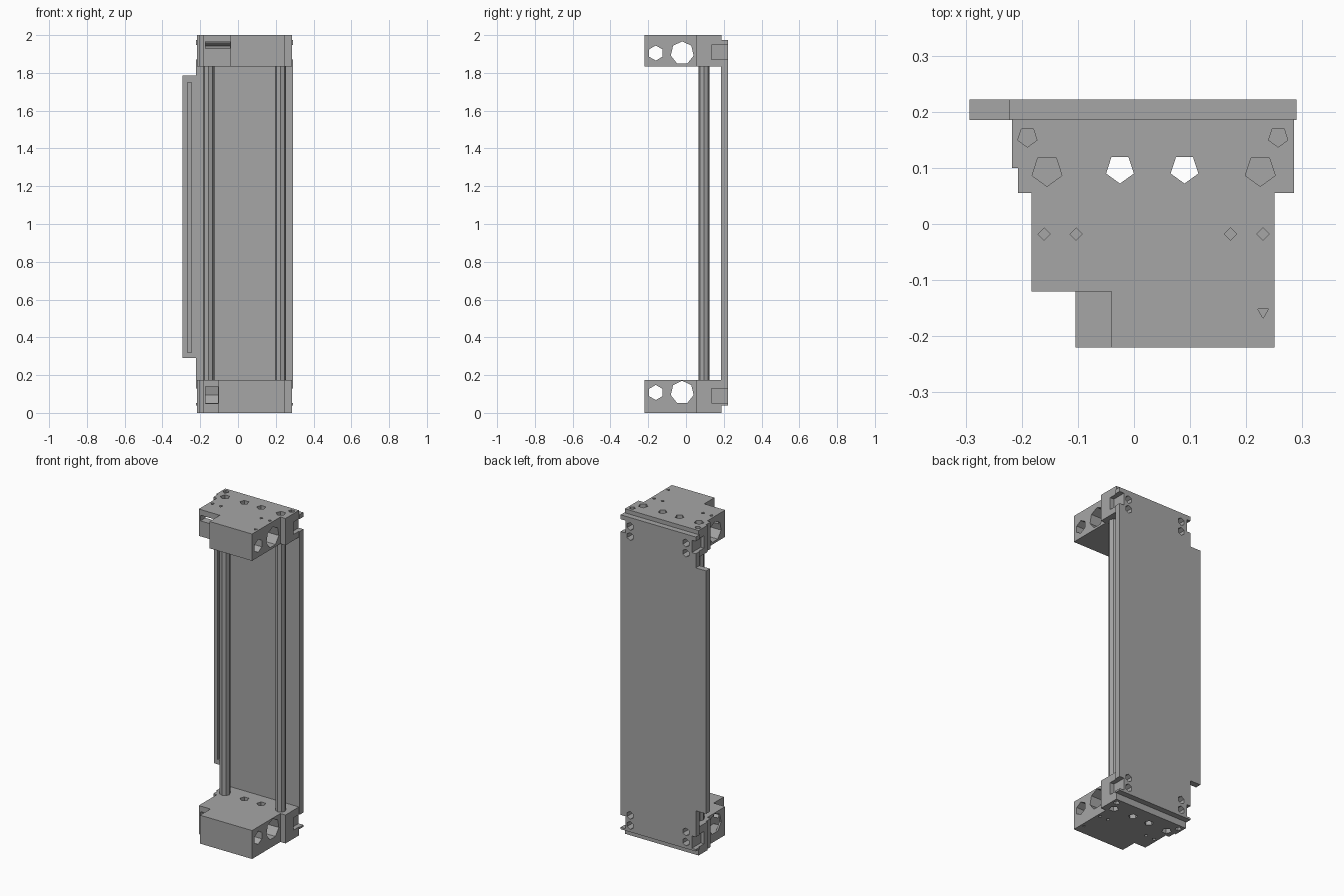
import bpy, bmesh, math
from mathutils import Matrix, Vector

if "Cube" in bpy.data.objects:
    bpy.data.objects.remove(bpy.data.objects["Cube"], do_unlink=True)

grey = bpy.data.materials.new("plain grey")
grey.use_nodes = True
grey.diffuse_color = (0.38, 0.38, 0.38, 1)
grey.node_tree.nodes["Principled BSDF"].inputs["Base Color"].default_value = grey.diffuse_color


def add(name, bm):
    bmesh.ops.recalc_face_normals(bm, faces=bm.faces)
    mesh = bpy.data.meshes.new(name)
    bm.to_mesh(mesh)
    bm.free()
    mesh.materials.append(grey)
    obj = bpy.data.objects.new(name, mesh)
    bpy.context.scene.collection.objects.link(obj)
    return obj


def prism(name, points, direction):
    """Extrude a flat outline along a direction."""
    bm = bmesh.new()
    face = bm.faces.new([bm.verts.new(p) for p in points])
    out = bmesh.ops.extrude_face_region(bm, geom=[face])
    moved = [v for v in out["geom"] if isinstance(v, bmesh.types.BMVert)]
    bmesh.ops.translate(bm, verts=moved, vec=direction)
    return add(name, bm)


def box(name, lo, hi):
    (x0, y0, z0), (x1, y1, z1) = lo, hi
    base = [(x0, y0, z0), (x1, y0, z0), (x1, y1, z0), (x0, y1, z0)]
    return prism(name, base, (0, 0, z1 - z0))


def rod(name, start, end, radius, sides):
    start, end = Vector(start), Vector(end)
    axis = end - start
    bm = bmesh.new()
    turn = axis.to_track_quat("Z", "Y").to_matrix().to_4x4()
    bmesh.ops.create_cone(bm, cap_ends=True, segments=sides, radius1=radius,
                          radius2=radius, depth=axis.length,
                          matrix=Matrix.Translation((start + end) / 2) @ turn)
    return add(name, bm)


def cut(target, cutter):
    cutter.hide_render = True
    mod = target.modifiers.new("cut", "BOOLEAN")
    mod.operation, mod.solver, mod.object = "DIFFERENCE", "EXACT", cutter
    bpy.context.view_layer.objects.active = target
    bpy.ops.object.modifier_apply(modifier=mod.name)
    bpy.data.objects.remove(cutter, do_unlink=True)


ROD_X = (-0.155, 0.225)
ROD_Y = 0.095

# Back plate with a side flange
outline = [(-.222, .04), (.29, .04), (.29, 1.975), (-.222, 1.975),
           (-.222, 1.785), (-.293, 1.785), (-.293, .29), (-.222, .29)]
plate = prism("back_plate", [(x, .185, z) for x, z in outline], (0, .037, 0))
cut(plate, box("flange_groove", (-.268, .17, .32), (-.246, .2, 1.75)))


def end_block(name, z0, z1, front_x, hole_z, sign):
    """Stepped block; sign is the outward z direction."""
    steps = [(front_x, -.22), (.25, -.22), (.25, .055), (.285, .055),
             (.285, .187), (-.217, .187), (-.217, .1), (-.207, .1),
             (-.207, .055), (-.183, .055), (-.183, -.12), (front_x, -.12)]
    block = prism(name, [(x, y, z0) for x, y in steps], (0, 0, z1 - z0))
    outer = z1 if sign > 0 else z0

    # Holes running across
    for y, radius, sides in ((-.02, .062, 7), (-.16, .04, 6)):
        cut(block, rod("cross_hole", (-.4, y, hole_z), (.4, y, hole_z), radius, sides))
    # Holes running up through the block
    for x in (-.025, .09):
        cut(block, rod("through_hole", (x, .098, z0 - .1), (x, .098, z1 + .1), .026, 5))

    # Blind holes on the outer face
    blind = [(x, ROD_Y, .028, .04, 5) for x in ROD_X]
    blind += [(x, .155, .018, .03, 5) for x in (-.19, .257)]
    blind += [(x, -.018, .011, .02, 4) for x in (-.16, -.103, .172, .23)]
    blind.append((.23, -.157, .011, .015, 3))
    for x, y, radius, depth, sides in blind:
        cut(block, rod("blind_hole", (x, y, outer - sign * depth),
                       (x, y, outer + sign * .05), radius, sides))

    # Open slot at the stepped front corner
    low, high = (1.93, 1.965) if sign > 0 else (.05, .14)
    cut(block, box("corner_slot", (-.172, -.14, low), (front_x - .002, -.04, high)))

    # Side notches and paired rear holes go through block and plate
    mid = outer - sign * .09
    for part in (block, plate):
        for x0, x1 in ((.258, .4), (-.4, -.195)):
            cut(part, box("side_notch", (x0, .135, mid - .038), (x1, .3, mid + .038)))
        for x in ROD_X:
            for inset in (.08, .142):
                z = outer - sign * inset
                cut(part, rod("rear_hole", (x, .14, z), (x, .3, z), .024, 6))
    return block


end_block("top_block", 1.835, 2.0, -.04, 1.905, 1)
end_block("bottom_block", 0.0, .175, -.104, .108, -1)

# Guide rods between the blocks
for side, x in zip(("right", "left"), ROD_X):
    rod(side + "_guide_rod", (x, ROD_Y, .05), (x, ROD_Y, 1.95), .03, 8)
